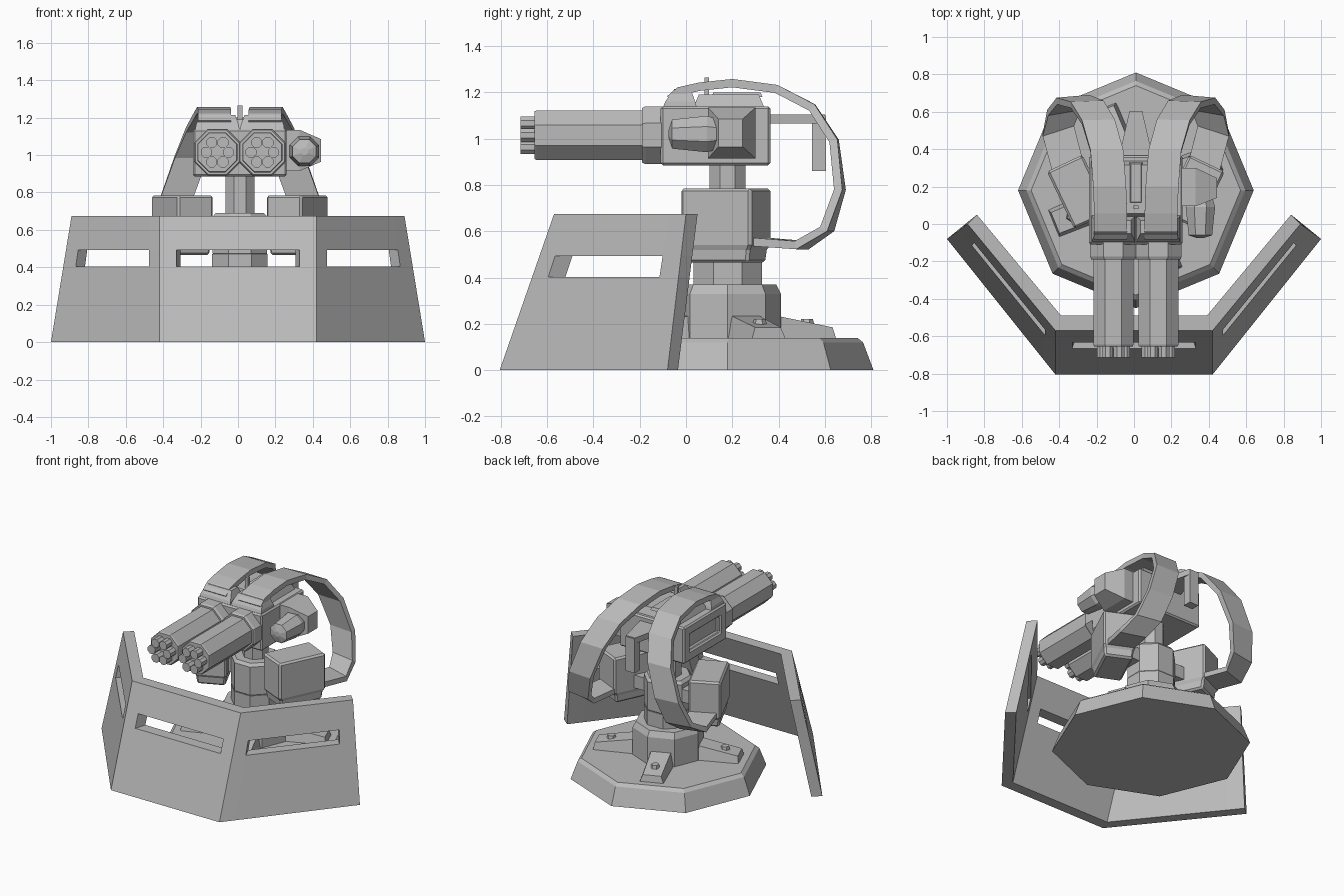
import bpy, bmesh, math
from mathutils import Vector

if "Cube" in bpy.data.objects:
    bpy.data.objects.remove(bpy.data.objects["Cube"])

grey = bpy.data.materials.new("plain grey")
grey.diffuse_color = (0.5, 0.5, 0.5, 1)
grey.use_nodes = True
grey.node_tree.nodes["Principled BSDF"].inputs["Base Color"].default_value = grey.diffuse_color
CX, CY = 0.01, 0.18          # turret axis


def finish(name, bm, bevel=0.0, dx=CX):
    bmesh.ops.recalc_face_normals(bm, faces=bm.faces)
    me = bpy.data.meshes.new(name)
    bm.to_mesh(me)
    bm.free()
    me.materials.append(grey)
    ob = bpy.data.objects.new(name, me)
    ob.location.x = dx
    bpy.context.collection.objects.link(ob)
    if bevel:
        m = ob.modifiers.new("chamfer", 'BEVEL')
        m.width, m.segments = bevel, 1
        m.limit_method, m.angle_limit = 'ANGLE', math.radians(40)
    return ob


def loft_bm(rings):
    bm = bmesh.new()
    vs = [[bm.verts.new(p) for p in r] for r in rings]
    n = len(vs[0])
    for a, b in zip(vs, vs[1:]):
        for i in range(n):
            bm.faces.new((a[i], a[(i + 1) % n], b[(i + 1) % n], b[i]))
    bm.faces.new(vs[0])
    bm.faces.new(vs[-1])
    return bm


def loft(name, rings, bevel=0.0):
    return finish(name, loft_bm(rings), bevel)


def turned(name, x, other, secs, n=8, axis='Z', start=math.pi / 8):
    """Polygonal sections (radius, position) along Z at (x, y) or along Y at (x, z)."""
    rings = []
    for r, h in secs:
        pts = [(x + r * math.cos(start + i * math.tau / n),
                other + r * math.sin(start + i * math.tau / n)) for i in range(n)]
        rings.append([(u, v, h) if axis == 'Z' else (u, h, v) for u, v in pts])
    return loft(name, rings)


def rect(x0, x1, y0, y1, z, t=0.0):
    return [(x0 + t, y0 + t, z), (x1 - t, y0 + t, z), (x1 - t, y1 - t, z), (x0 + t, y1 - t, z)]


def box(name, x, y, z, taper=0.0, bevel=0.0):
    return loft(name, [rect(*x, *y, z[0]), rect(*x, *y, z[1], taper)], bevel)


# Folded shield: three leaning panels, each with a viewing slot
def path(pts, t):
    i = min(int(t), 2)
    return Vector(pts[i]).lerp(Vector(pts[i + 1]), t - i)


def mirrored(end, corner, z):
    (a, b), (c, d) = end, corner
    return [(-a, b, z), (-c, d, z), (c, d, z), (a, b, z)]


TOP = 0.675
skins = [(mirrored((1, -.08), (.42, -.805), 0), mirrored((.89, 0), (.42, -.57), TOP)),
         (mirrored((.945, -.035), (.39, -.73), 0), mirrored((.84, .05), (.39, -.49), TOP))]
cols = [0, .13, .89, 1, 1.107, 1.893, 2, 2.11, 2.87, 3]
rows = [0, .597, .731, 1]
bm = bmesh.new()
V = {(k, i, j): bm.verts.new(path(lo, t).lerp(path(hi, t), v))
     for k, (lo, hi) in enumerate(skins) for i, t in enumerate(cols) for j, v in enumerate(rows)}
solid = {(i, j) for i in range(9) for j in range(3)} - {(1, 1), (4, 1), (7, 1)}
for i, j in solid:
    q = [(i, j), (i + 1, j), (i + 1, j + 1), (i, j + 1)]
    for k in (0, 1):
        bm.faces.new([V[(k, *p)] for p in q])
    for e, d in enumerate([(0, -1), (1, 0), (0, 1), (-1, 0)]):
        if (i + d[0], j + d[1]) not in solid:
            a, b = q[e], q[(e + 1) % 4]
            bm.faces.new([V[(0, *a)], V[(0, *b)], V[(1, *b)], V[(1, *a)]])
for v in [v for v in bm.verts if not v.link_faces]:
    bm.verts.remove(v)
finish("shield", bm, dx=0)

# Base, hub and column
turned("base", 0, CY, [(.63, 0), (.585, .12), (.56, .14)], start=0)
turned("hub", 0, CY, [(.23, .13), (.23, .33), (.21, .37)], start=0)
turned("neck", 0, CY, [(.16, .36), (.16, .47)])
turned("column", 0, CY, [(.145, .46), (.158, .475), (.158, .67), (.14, .69)])
turned("post", 0, CY, [(.084, .68), (.084, .9)])

# Four wedge feet with bolts
for i in range(4):
    a = math.radians(22 + 90 * i)
    d, w = Vector((math.cos(a), math.sin(a), 0)), Vector((-math.sin(a), math.cos(a), 0))
    c = Vector((0, CY, 0))

    def foot(rb, rt, z, wb, wt):
        up = Vector((0, 0, z))
        lo = Vector((0, 0, .13))
        return [c + d * rb - w * wb + lo, c + d * rb + w * wb + lo,
                c + d * rt + w * wt + up, c + d * rt - w * wt + up]
    loft(f"foot_{i}", [foot(.15, .15, .245, .085, .065), foot(.475, .465, .185, .08, .06)])
    p = c + d * .37
    turned(f"foot_bolt_{i}", p.x, p.y, [(.035, .18), (.025, .222)], n=6)

# Ammunition boxes, arms and feed belts
for s, side in ((-1, "left"), (1, "right")):
    plan = [Vector((s * x, y)) for x, y in ((.475, .28), (.33, -.025), (.14, .06), (.285, .37))]
    mid = sum(plan, Vector((0, 0))) / 4
    rings = [[(*mid.lerp(p, k), z) for p in plan]
             for k, z in ((.88, .465), (.92, .52), (1, .54), (1, .785))]
    loft(f"ammo_box_{side}", rings, .012)
    box(f"box_arm_{side}", sorted((s * .1, s * .28)), (.12, .24), (.55, .64))
    # belt path: x, y, z, twist of the width direction in degrees
    belt = [(.135, -.07, 1.17, 0), (.135, -.03, 1.205, 0), (.135, .06, 1.225, 0),
            (.14, .2, 1.24, 0), (.155, .39, 1.215, 0), (.2, .545, 1.135, 1),
            (.26, .64, .99, 2), (.335, .665, .78, 5), (.385, .61, .61, 10),
            (.415, .5, .54, 18), (.365, .31, .555, 24)]
    pts = [Vector((s * x, y, z)) for x, y, z, _ in belt]
    rings = []
    for i, p in enumerate(pts):
        t = (pts[min(i + 1, len(pts) - 1)] - pts[max(i - 1, 0)]).normalized()
        g = math.radians(belt[i][3])
        n = t.cross(Vector((math.cos(g), -s * math.sin(g), 0))).normalized() * .018
        w = Vector((math.cos(g), -s * math.sin(g), 0)) * .088
        rings.append([p - w - n, p + w - n, p + w + n, p - w + n])
    loft(f"feed_belt_{side}", rings)

    # Rotary gun: collar, octagonal housing and six barrels
    gx, gz = s * .12, 1.015
    k = 1 / math.cos(math.pi / 8)
    turned(f"gun_collar_{side}", gx, gz,
           [(.118 * k, -.19), (.125 * k, -.175), (.125 * k, -.1)], axis='Y')
    turned(f"gun_housing_{side}", gx, gz,
           [(.103 * k, -.655), (.107 * k, -.645), (.107 * k, -.18)], axis='Y')
    for b in range(6):
        a = b * math.tau / 6
        turned(f"barrel_{side}_{b}", gx + .06 * math.cos(a), gz + .06 * math.sin(a),
               [(.031, -.715), (.031, -.64)], axis='Y')
    # feed cover where the belt enters the gun
    loft(f"feed_cover_{side}", [rect(gx - .12, gx + .12, -.105, .05, 1.12),
                                rect(gx - .115, gx + .115, -.09, .04, 1.16),
                                rect(gx - .095, gx + .095, -.05, .02, 1.215)])

# Gun head with a recessed slot on its left side
bm = loft_bm([rect(-.25, .25, -.11, .365, .885), rect(-.25, .25, -.11, .365, 1.14)])
bmesh.ops.recalc_face_normals(bm, faces=bm.faces)
left = [f for f in bm.faces if f.normal.x < -.9]
bmesh.ops.inset_region(bm, faces=left, thickness=.1)
r = bmesh.ops.extrude_discrete_faces(bm, faces=left)
bmesh.ops.translate(bm, verts=list({v for f in r['faces'] for v in f.verts}), vec=(.03, 0, 0))
finish("gun_head", bm, .01)

# Top cover, fin sight and rear handle
box("top_cover", (-.2, .2), (.03, .34), (1.13, 1.19), .025)
box("cover_rib", (-.035, .035), (.11, .33), (1.18, 1.2), .008)
box("fin_sight", (-.013, .013), (.08, .1), (1.14, 1.265))
loft("handle_bar", [[(-.09, .36, 1.065), (.09, .36, 1.065), (.09, .36, 1.105), (-.09, .36, 1.105)],
                    [(-.035, .6, 1.065), (.035, .6, 1.065), (.035, .6, 1.105), (-.035, .6, 1.105)]])
box("handle_grip", (-.035, .035), (.545, .605), (.86, 1.1))

# Sensor pod and its mount on the right side
loft("pod_mount", [[(x, y0, z0), (x, y1, z0), (x, y1, z1), (x, y0, z1)]
                   for x, y0, y1, z0, z1 in ((.24, .095, .3, .915, 1.135),
                                             (.32, .095, .3, .915, 1.135),
                                             (.435, .14, .245, .965, 1.085))])
turned("sensor_pod", .345, 1.02, [(.02, -.075), (.068, -.06), (.085, .09), (.07, .14)], axis='Y')
